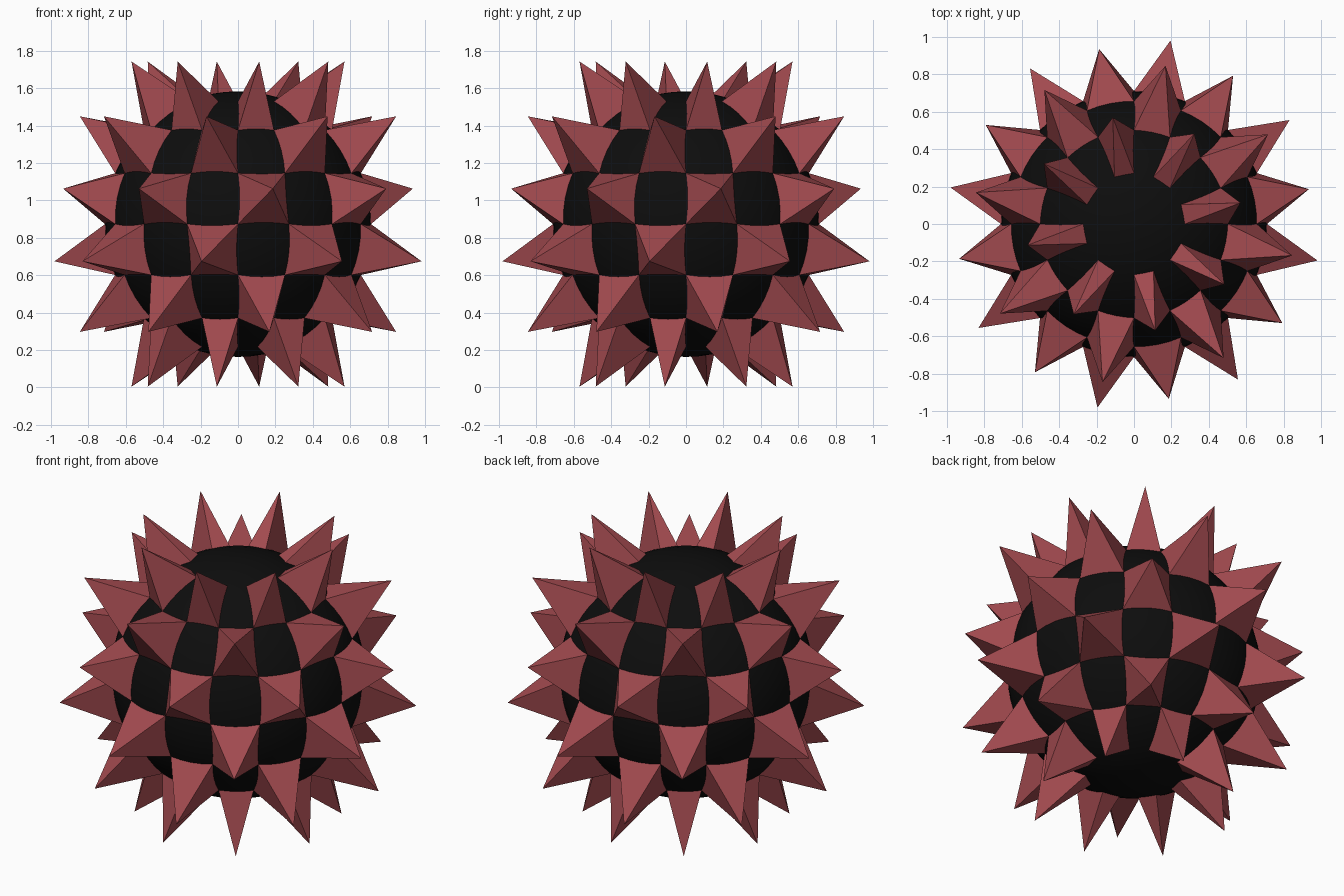
import bpy, bmesh, math
from mathutils import Vector

if "Cube" in bpy.data.objects:
    bpy.data.objects.remove(bpy.data.objects["Cube"])

CENTRE = Vector((0, 0, 0.873))
R = 0.71                      # ball radius
STEP = math.pi / 8            # 22.5 degree checker cells


def material(name, rgb):
    m = bpy.data.materials.new(name)
    m.diffuse_color = (*rgb, 1)
    m.use_nodes = True
    m.node_tree.nodes["Principled BSDF"].inputs["Base Color"].default_value = m.diffuse_color
    return m


def polar(r, lon, lat):
    return CENTRE + r * Vector((math.cos(lat) * math.cos(lon),
                                math.cos(lat) * math.sin(lon),
                                math.sin(lat)))


black = material("black", (0.004, 0.004, 0.004))
red = material("dull red", (0.36, 0.068, 0.078))

# Smooth black ball
bpy.ops.mesh.primitive_uv_sphere_add(segments=64, ring_count=32, radius=R, location=CENTRE)
ball = bpy.context.object
ball.name = "ball"
ball.data.materials.append(black)
bpy.ops.object.shade_smooth()

# Pyramid spikes on alternate cells, six rows from bottom to top
TIP = {-3: 1.045, -2: 1.037, -1: 1.02, 0: 0.972, 1: 1.037, 2: 1.045}
bm = bmesh.new()
for row, tip_r in TIP.items():
    for k in range(16):
        if (row + k) % 2:
            continue
        lon, lat = k * STEP, row * STEP
        corners = [(0, 0), (1, 0), (1, 1), (0, 1)]
        base = [bm.verts.new(polar(R + 0.001, lon + a * STEP, lat + b * STEP))
                for a, b in corners]
        tip = bm.verts.new(polar(tip_r, lon + STEP / 2, lat + STEP / 2))
        bm.faces.new(base[::-1])
        for i in range(4):
            bm.faces.new((base[i], base[(i + 1) % 4], tip))
mesh = bpy.data.meshes.new("spikes")
bm.to_mesh(mesh)
bm.free()
mesh.materials.append(red)
spikes = bpy.data.objects.new("spikes", mesh)
bpy.context.collection.objects.link(spikes)
